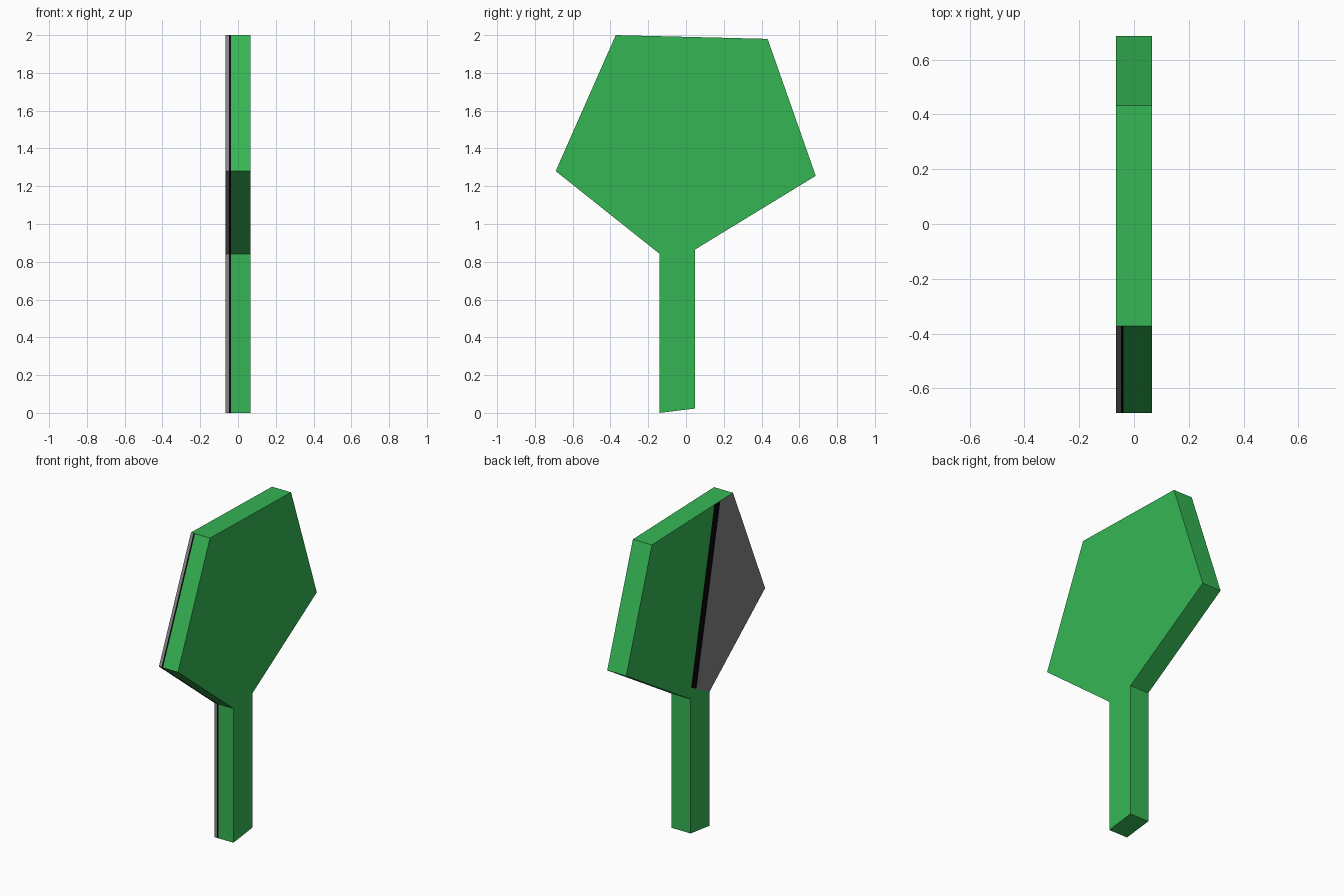
import bpy, bmesh
from mathutils import Vector

if "Cube" in bpy.data.objects:
    bpy.data.objects.remove(bpy.data.objects["Cube"])

HALF = 0.066  # half thickness along x
# side outline as (y, z): handle and five-sided head
OUTLINE = [(-0.14, 0.0), (0.048, 0.023), (0.048, 0.865), (0.687, 1.255),
           (0.432, 1.98), (-0.372, 2.0), (-0.69, 1.28), (-0.14, 0.842)]


def srgb(*rgb):
    return [((c / 255 + 0.055) / 1.055) ** 2.4 for c in rgb] + [1]


def material(name, color):
    m = bpy.data.materials.new(name)
    m.diffuse_color = color
    m.use_nodes = True
    m.node_tree.nodes["Principled BSDF"].inputs["Base Color"].default_value = m.diffuse_color
    return m


# extrude the outline into a flat board
bm = bmesh.new()
face = bm.faces.new([bm.verts.new((-HALF, y, z)) for y, z in OUTLINE])
ext = bmesh.ops.extrude_face_region(bm, geom=[face], use_keep_orig=True)
bmesh.ops.translate(bm, vec=(2 * HALF, 0, 0),
                    verts=[v for v in ext["geom"] if isinstance(v, bmesh.types.BMVert)])
bmesh.ops.recalc_face_normals(bm, faces=bm.faces)


def cut(co, no, test=lambda f: True):
    faces = [f for f in bm.faces if test(f)]
    edges = {e for f in faces for e in f.edges}
    verts = {v for f in faces for v in f.verts}
    bmesh.ops.bisect_plane(bm, geom=faces + list(edges) + list(verts),
                           plane_co=co, plane_no=no, dist=1e-5)


def left(f):
    return f.normal.x < -0.9


# seam across the bottom of the head, and slanted lines bounding the black stripe
seam_n = Vector((0, -0.423, 0.827)).normalized()
seam_p = Vector((0, -0.14, 0.842))
line_n = Vector((0, 1.067, 0.232)).normalized()
line_a = Vector((0, -0.188, 2.0))
line_b = Vector((0, -0.247, 2.0))


def head(f):
    return left(f) and (f.calc_center_median() - seam_p).dot(seam_n) > 0.001


cut(seam_p, seam_n, left)
cut(line_a, line_n, head)
cut(line_b, line_n, head)
cut((0, -0.13, 0), (0, 1, 0), lambda f: left(f) and not head(f))

# stripe lines along the front edges
for x in (-0.048, -0.038):
    cut((x, 0, 0), (1, 0, 0), lambda f: f.normal.y < -0.3)

# colour by direction and position: 0 green, 1 grey, 2 black
for f in bm.faces:
    c = f.calc_center_median()
    if head(f):
        f.material_index = (0 if (c - line_a).dot(line_n) > 0 else
                            2 if (c - line_b).dot(line_n) > 0 else 1)
    elif left(f):
        f.material_index = 1 if c.y < -0.13 and c.z < 0.8 else 0
    elif f.normal.y < -0.3:
        f.material_index = 1 if c.x < -0.048 else 2 if c.x < -0.038 else 0

mesh = bpy.data.meshes.new("paddle")
bm.to_mesh(mesh)
bm.free()
for name, color in (("green", srgb(53, 182, 84)), ("grey", srgb(134, 132, 134)),
                    ("black", srgb(8, 8, 8))):
    mesh.materials.append(material(name, color))
bpy.context.collection.objects.link(bpy.data.objects.new("paddle", mesh))
